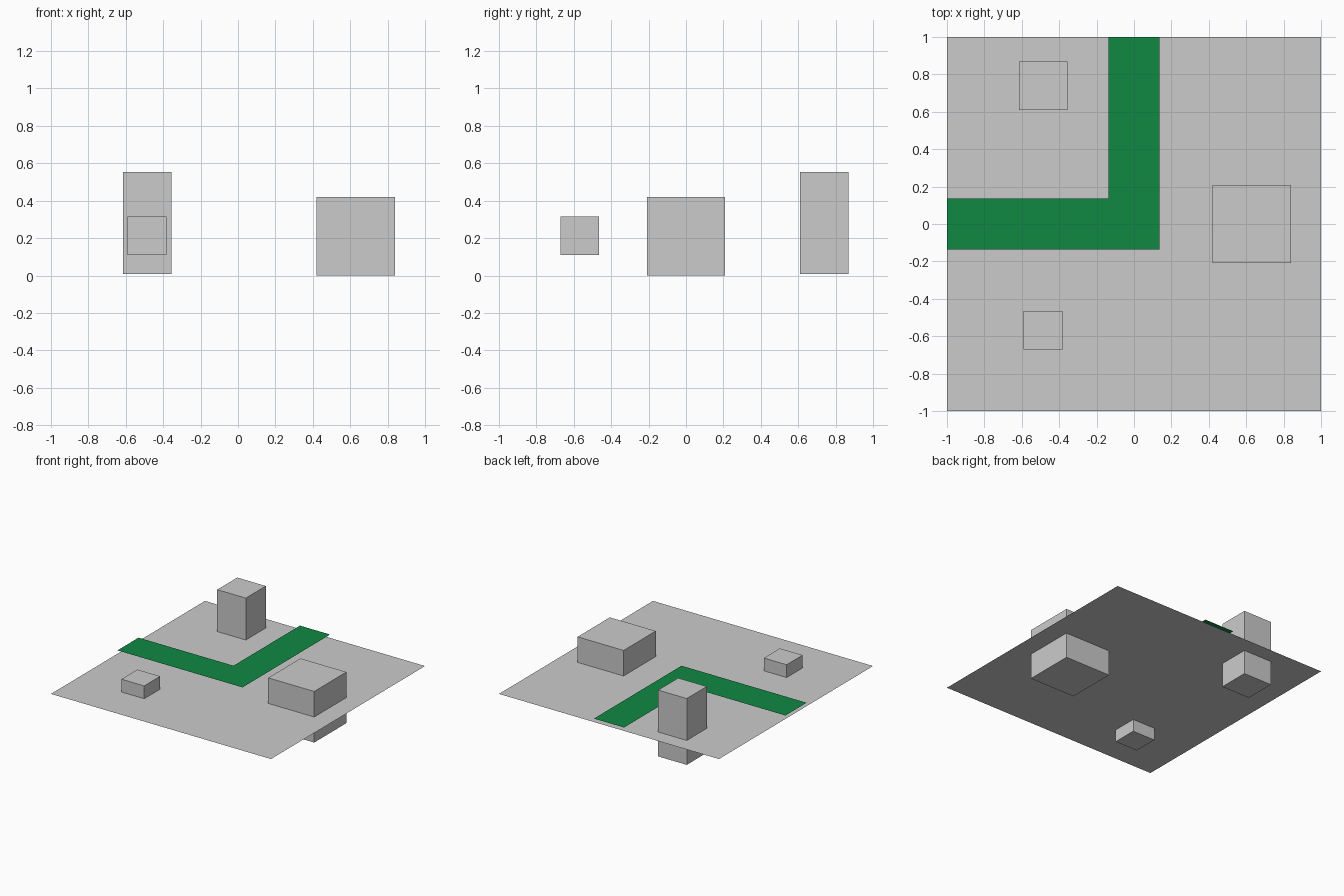
import bpy

if "Cube" in bpy.data.objects:
    bpy.data.objects.remove(bpy.data.objects["Cube"])


def block(name, center, size):
    bpy.ops.mesh.primitive_cube_add(size=1, location=center)
    ob = bpy.context.object
    ob.name = name
    ob.scale = size
    return ob


def sheet(name, outline, z):
    mesh = bpy.data.meshes.new(name)
    mesh.from_pydata([(x, y, z) for x, y in outline], [], [range(len(outline))])
    ob = bpy.data.objects.new(name, mesh)
    bpy.context.collection.objects.link(ob)
    return ob


# Flat ground
sheet("terrain", [(-1, -1), (1, -1), (1, 1), (-1, 1)], 0.21)

# L-shaped green path floating just above the ground
w = 0.137
path = sheet("path", [(-1, -w), (w, -w), (w, 1), (-w, 1), (-w, w), (-1, w)], 0.238)
green = bpy.data.materials.new("green")
green.diffuse_color = (0.005, 0.25, 0.055, 1)
green.use_nodes = True
green.node_tree.nodes["Principled BSDF"].inputs["Base Color"].default_value = green.diffuse_color
path.data.materials.append(green)

# Blocks sunk through the ground
block("large_block", (0.63, 0, 0.21), (0.418, 0.418, 0.42))
block("tall_block", (-0.486, 0.74, 0.282), (0.26, 0.26, 0.545))
block("small_block", (-0.486, -0.568, 0.212), (0.207, 0.207, 0.207))
